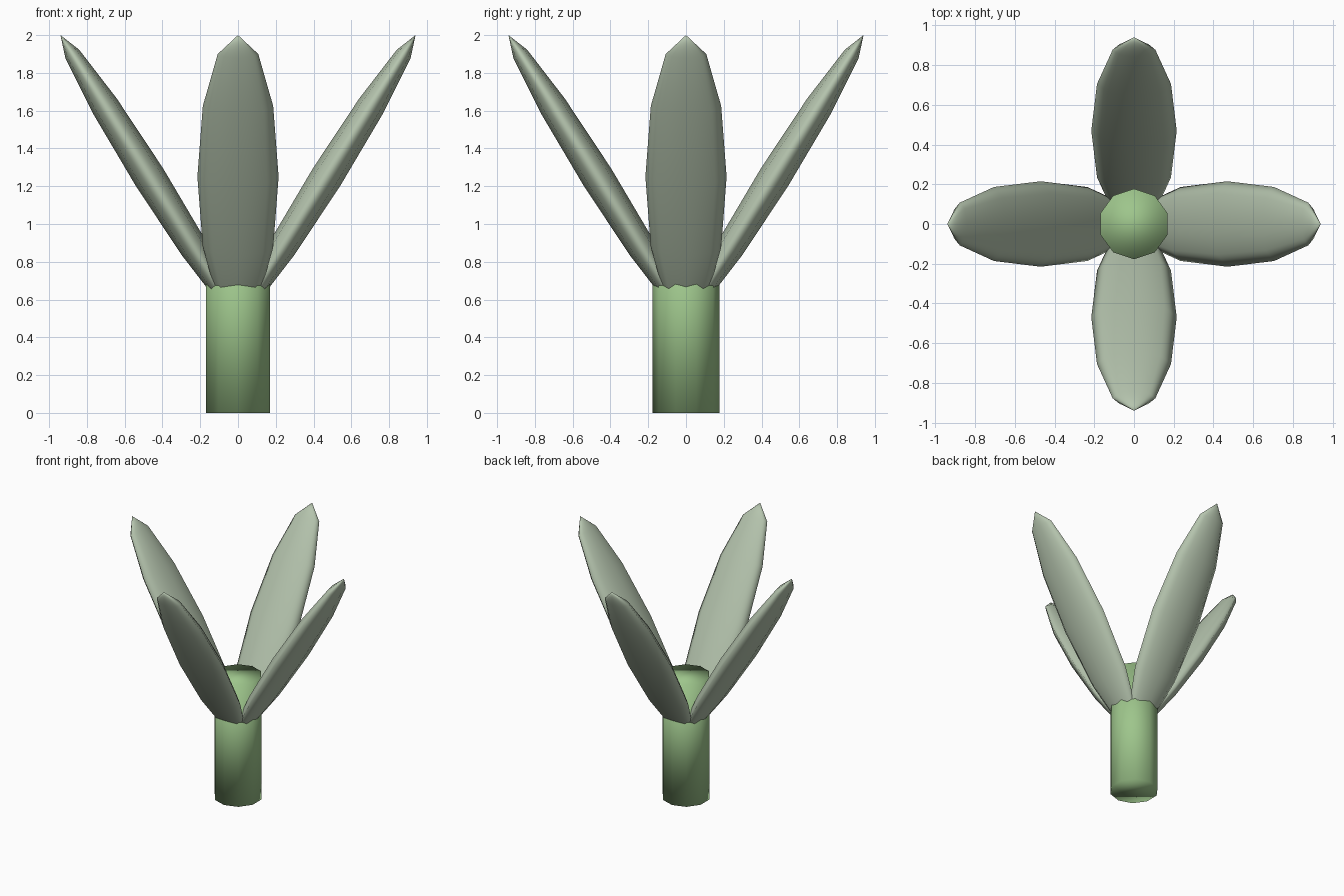
import bpy
from math import atan2, cos, sin, hypot, pi

if "Cube" in bpy.data.objects:
    bpy.data.objects.remove(bpy.data.objects["Cube"])


def material(name, color):
    mat = bpy.data.materials.new(name)
    mat.diffuse_color = color
    mat.use_nodes = True
    mat.node_tree.nodes["Principled BSDF"].inputs["Base Color"].default_value = mat.diffuse_color
    return mat


def finish(obj, name, mat):
    obj.name = name
    obj.data.materials.append(mat)
    bpy.ops.object.shade_smooth()


stem_green = material("stem_green", (0.34, 0.56, 0.26, 1))
leaf_green = material("leaf_green", (0.46, 0.55, 0.42, 1))

# Ten-sided stem with flat ends
STEM_H = 0.98
bpy.ops.mesh.primitive_cylinder_add(vertices=10, radius=0.177, depth=STEM_H,
                                    location=(0, 0, STEM_H / 2))
finish(bpy.context.object, "stem", stem_green)

# Four flattened low-poly leaves leaning outwards, rooted in the stem
REACH, RISE = 0.47, 0.75
tilt = atan2(REACH, RISE)
for i in range(4):
    a = i * pi / 2
    bpy.ops.mesh.primitive_uv_sphere_add(
        segments=8, ring_count=6, radius=1,
        location=(REACH * cos(a), REACH * sin(a), 2 - RISE),
        rotation=(0, tilt, a))
    leaf = bpy.context.object
    leaf.scale = (0.086, 0.215, hypot(REACH, RISE))
    finish(leaf, f"leaf_{i + 1}", leaf_green)
